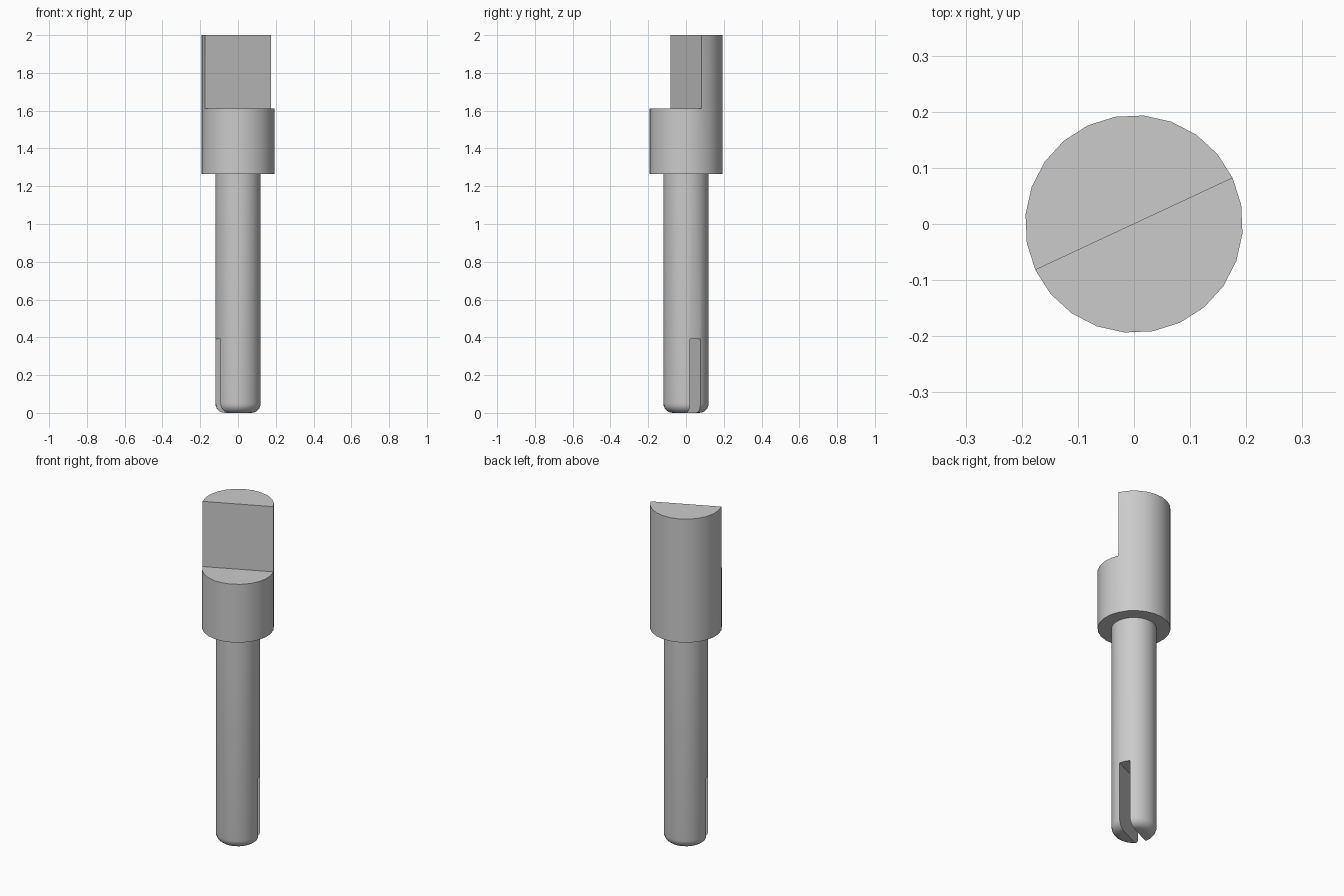
import bpy, bmesh, math

cube = bpy.data.objects.get("Cube")
if cube:
    bpy.data.objects.remove(cube, do_unlink=True)

SIDES = 24
TURN = math.radians(25)          # direction of the flat and of the slot
HEAD_R, PIN_R, FILLET = 0.194, 0.12, 0.05
COLLAR_Z, STEP_Z, TOP_Z = 1.265, 1.612, 2.0
SLOT_W, SLOT_TOP = 0.06, 0.39

grey = bpy.data.materials.new("plain grey")
grey.use_nodes = True
colour = (0.6, 0.6, 0.6, 1)
grey.diffuse_color = colour
grey.node_tree.nodes["Principled BSDF"].inputs["Base Color"].default_value = colour


def ring(bm, radius, z, count=SIDES):
    """First `count` vertices of a circle, starting at the flat's end."""
    step = 2 * math.pi / SIDES
    return [bm.verts.new((radius * math.cos(TURN + i * step),
                          radius * math.sin(TURN + i * step), z)) for i in range(count)]


def wall(bm, low, high):
    """Closed band of quads between two rings."""
    n = len(low)
    for i in range(n):
        j = (i + 1) % n
        bm.faces.new((low[i], low[j], high[j], high[i]))


def finish(bm, name):
    bmesh.ops.recalc_face_normals(bm, faces=bm.faces)
    mesh = bpy.data.meshes.new(name)
    bm.to_mesh(mesh)
    bm.free()
    obj = bpy.data.objects.new(name, mesh)
    bpy.context.collection.objects.link(obj)
    mesh.materials.append(grey)
    return obj


def activate(obj):
    bpy.ops.object.select_all(action='DESELECT')
    obj.select_set(True)
    bpy.context.view_layer.objects.active = obj


# Head: round collar with a half-round tongue rising from its back half
bm = bmesh.new()
half = SIDES // 2 + 1
bottom = ring(bm, HEAD_R, COLLAR_Z)
step_ring = ring(bm, HEAD_R, STEP_Z)
top = ring(bm, HEAD_R, TOP_Z, half)
bm.faces.new(bottom)
wall(bm, bottom, step_ring)
wall(bm, step_ring[:half], top)              # curved back and front flat
bm.faces.new(step_ring[half - 1:] + step_ring[:1])   # ledge
bm.faces.new(top)
head = finish(bm, "head")

# Pin: shaft with a rounded lower edge
bm = bmesh.new()
profile = [(PIN_R - FILLET + FILLET * math.sin(a), FILLET - FILLET * math.cos(a))
           for a in (math.radians(15 * k) for k in range(7))]
profile.append((PIN_R, COLLAR_Z + 0.01))
rings = [ring(bm, r, z) for r, z in profile]
for low, high in zip(rings, rings[1:]):
    wall(bm, low, high)
bm.faces.new(rings[0])
bm.faces.new(rings[-1])
pin = finish(bm, "pin")

# Slot through the lower end of the pin
bpy.ops.mesh.primitive_cube_add(size=1, location=(0, 0, SLOT_TOP / 2 - 0.1),
                                rotation=(0, 0, TURN))
cutter = bpy.context.object
cutter.name = "slot_cutter"
cutter.scale = (0.5, SLOT_W, SLOT_TOP + 0.2)
cutter.data.materials.append(grey)
cutter.hide_render = True
activate(pin)
cut = pin.modifiers.new("slot", 'BOOLEAN')
cut.operation = 'DIFFERENCE'
cut.solver = 'EXACT'
cut.object = cutter
bpy.ops.object.modifier_apply(modifier=cut.name)
bpy.data.objects.remove(cutter, do_unlink=True)

for obj in (head, pin):
    activate(obj)
    bpy.ops.object.shade_smooth_by_angle(angle=math.radians(30))
